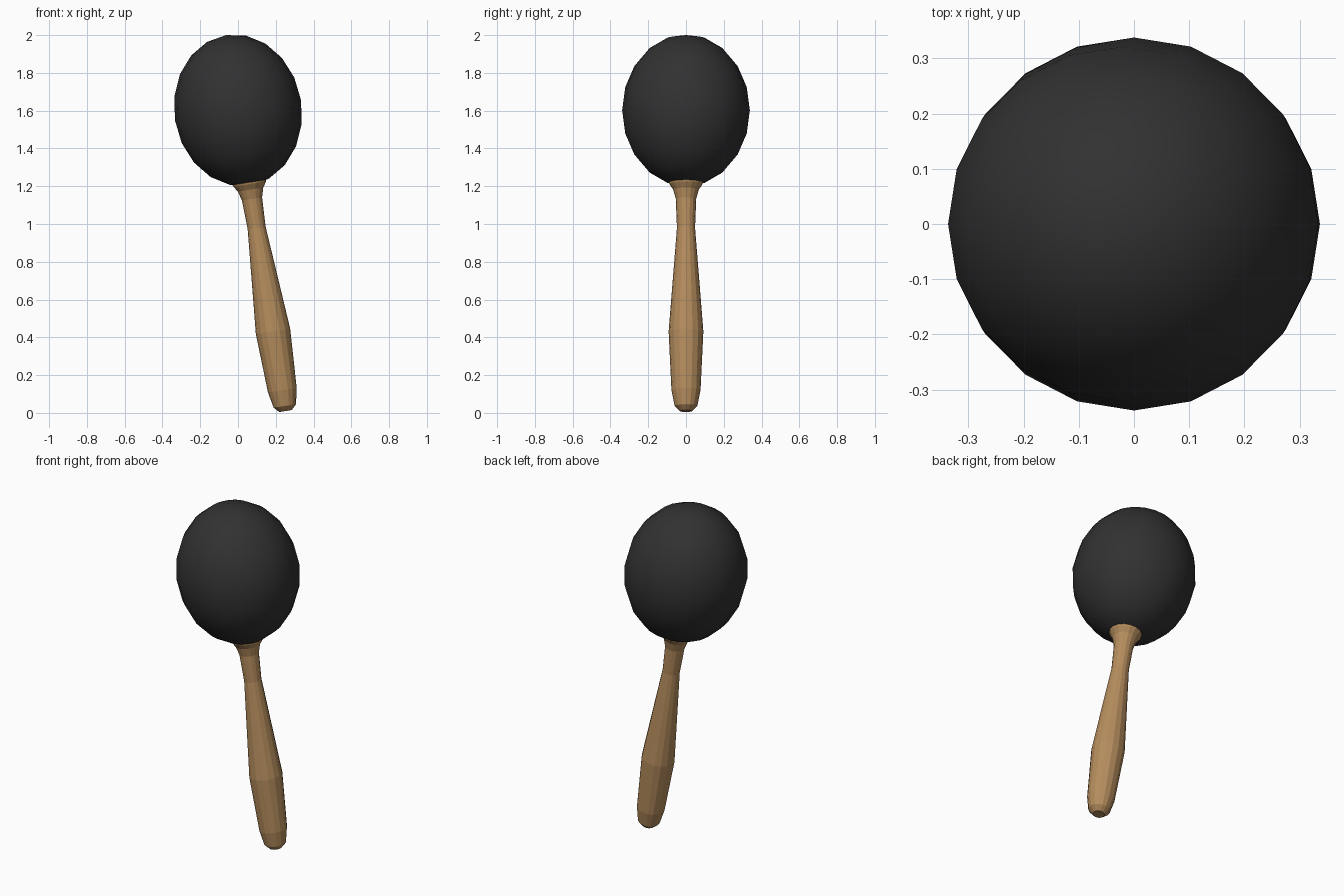
import bpy
import bmesh
from math import radians, sin, cos, pi
from mathutils import Matrix

cube = bpy.data.objects.get("Cube")
if cube:
    bpy.data.objects.remove(cube, do_unlink=True)

# The whole shaker leans about the centre of its head
PLACE = Matrix.Translation((0, 0, 1.602)) @ Matrix.Rotation(radians(-9), 4, 'Y')


def make_material(name, colour):
    mat = bpy.data.materials.new(name)
    mat.use_nodes = True
    mat.diffuse_color = (*colour, 1)
    mat.node_tree.nodes["Principled BSDF"].inputs["Base Color"].default_value = (*colour, 1)
    return mat


def lathe(name, profile, sides, mat, smooth):
    """Turn (radius, height) points about the axis; radius 0 makes a pole."""
    bm = bmesh.new()
    rings = []
    for r, z in profile:
        count = sides if r > 0 else 1
        rings.append([bm.verts.new((r * cos(2 * pi * i / sides), r * sin(2 * pi * i / sides), z))
                      for i in range(count)])
    for a, b in zip(rings, rings[1:]):
        for i in range(sides):
            j = (i + 1) % sides
            corners = [a[i % len(a)], a[j % len(a)], b[j % len(b)], b[i % len(b)]]
            bm.faces.new(list(dict.fromkeys(corners)))
    bmesh.ops.recalc_face_normals(bm, faces=bm.faces)
    for face in bm.faces:
        face.smooth = smooth
    bm.transform(PLACE)
    mesh = bpy.data.meshes.new(name)
    bm.to_mesh(mesh)
    bm.free()
    mesh.materials.append(mat)
    obj = bpy.data.objects.new(name, mesh)
    bpy.context.collection.objects.link(obj)
    return obj


black = make_material("matte black", (0.031, 0.031, 0.031))
wood = make_material("light brown wood", (0.46, 0.265, 0.11))

# Egg-shaped head
steps = 10
head_profile = [(0.338 * sin(pi * k / steps) if 0 < k < steps else 0,
                 0.403 * cos(pi * k / steps)) for k in range(steps + 1)]
lathe("shaker_head", head_profile, 20, black, True)

# Turned handle: flared collar, thin neck, swelling grip, rounded end
handle_profile = [
    (0, -0.36), (0.094, -0.37), (0.088, -0.395), (0.068, -0.425), (0.054, -0.475),
    (0.048, -0.63), (0.092, -1.185), (0.077, -1.5), (0.06, -1.585),
    (0.033, -1.612), (0, -1.612),
]
lathe("handle", handle_profile, 16, wood, False)
